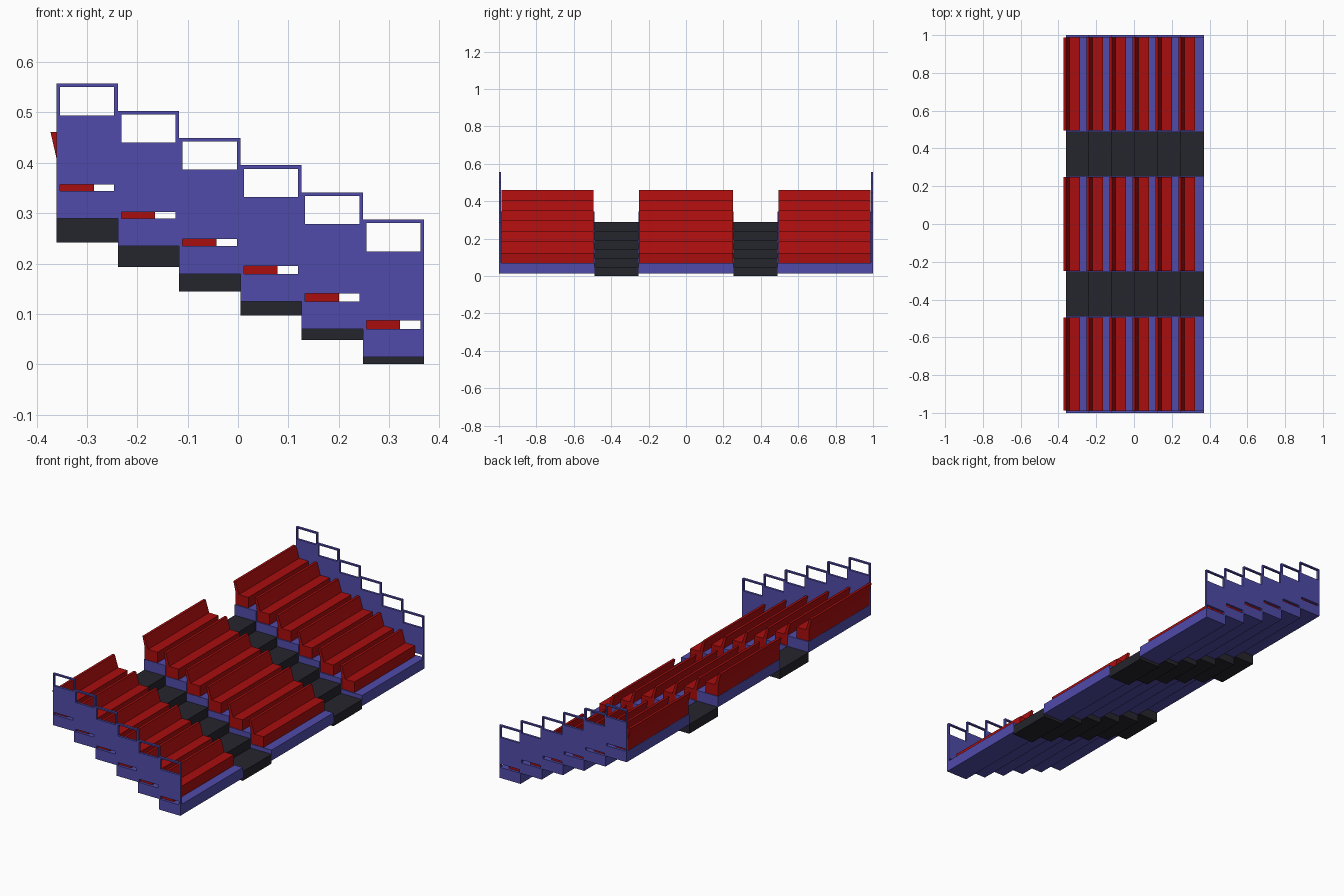
import bpy, bmesh

cube = bpy.data.objects.get("Cube")
if cube:
    bpy.data.objects.remove(cube, do_unlink=True)


def material(name, r, g, b):
    m = bpy.data.materials.new(name)
    m.use_nodes = True
    m.diffuse_color = (r, g, b, 1)
    m.node_tree.nodes["Principled BSDF"].inputs["Base Color"].default_value = (r, g, b, 1)
    return m


BLUE = material("violet_blue", 0.08, 0.07, 0.40)
RED = material("deep_red", 0.40, 0.004, 0.004)
BLACK = material("charcoal", 0.018, 0.018, 0.026)


def extrude(name, profile, y0, y1, mat):
    """Prism from an x-z outline running along y."""
    bm = bmesh.new()
    face = bm.faces.new([bm.verts.new((x, y0, z)) for x, z in profile])
    new = bmesh.ops.extrude_face_region(bm, geom=[face])["geom"]
    bmesh.ops.translate(bm, vec=(0, y1 - y0, 0),
                        verts=[v for v in new if isinstance(v, bmesh.types.BMVert)])
    bmesh.ops.recalc_face_normals(bm, faces=bm.faces)
    mesh = bpy.data.meshes.new(name)
    bm.to_mesh(mesh)
    bm.free()
    mesh.materials.append(mat)
    obj = bpy.data.objects.new(name, mesh)
    bpy.context.scene.collection.objects.link(obj)
    return obj


def box(name, x0, x1, y0, y1, z0, z1, mat):
    return extrude(name, [(x0, z0), (x1, z0), (x1, z1), (x0, z1)], y0, y1, mat)


ROWS = 6
DEPTH = 0.1217           # row depth
RISE = 0.055             # seating tier rise
STEP = 0.0483            # aisle step rise
BAR = 0.007              # railing bar thickness
AISLE_IN, AISLE_OUT = 0.253, 0.488
SECTIONS = {"right": (-1, -AISLE_OUT), "middle": (-AISLE_IN, AISLE_IN), "left": (AISLE_OUT, 1)}
SEATS = {"right": (-0.987, -0.494), "middle": (-0.25, 0.25), "left": (0.494, 0.987)}

# Bench outline: seat block with a backrest leaning backwards
BENCH = [(0.001, 0), (0.074, 0), (0.074, 0.055), (0.02, 0.055),
         (0.001, 0.117), (-0.012, 0.117), (0.001, 0.06)]

for row in range(ROWS):
    x0 = 0.248 - DEPTH * row
    x1 = x0 + DEPTH
    base = 0.0145 + RISE * row
    deck = base + RISE

    # Tier platforms and benches
    for side, (ya, yb) in SECTIONS.items():
        box(f"{side}_platform_{row + 1}", x0, x1, ya, yb, base, deck, BLUE)
        sa, sb = SEATS[side]
        extrude(f"{side}_bench_{row + 1}", [(x0 + x, deck + z) for x, z in BENCH], sa, sb, RED)

    # Aisle steps
    for side, s in (("right", -1), ("left", 1)):
        ya, yb = sorted((s * AISLE_IN, s * AISLE_OUT))
        box(f"{side}_aisle_step_{row + 1}", x0, x1, ya, yb, STEP * row, STEP * (row + 1), BLACK)

    # End railings: two posts, a top bar and an infill panel above a low gap
    top = 0.287 + 0.0541 * row
    for side, s in (("right", -1), ("left", 1)):
        ya, yb = sorted((s * 0.988, s))
        box(f"{side}_rear_post_{row + 1}", x0, x0 + BAR, ya, yb, deck, top, BLUE)
        box(f"{side}_front_post_{row + 1}", x1 - BAR, x1, ya, yb, deck, top, BLUE)
        box(f"{side}_rail_{row + 1}", x0 + BAR, x1 - BAR, ya, yb, top - BAR, top, BLUE)
        box(f"{side}_panel_{row + 1}", x0 + BAR, x1 - BAR, ya, yb,
            top - 0.2 - 0.0002 * row, top - 0.063, BLUE)
